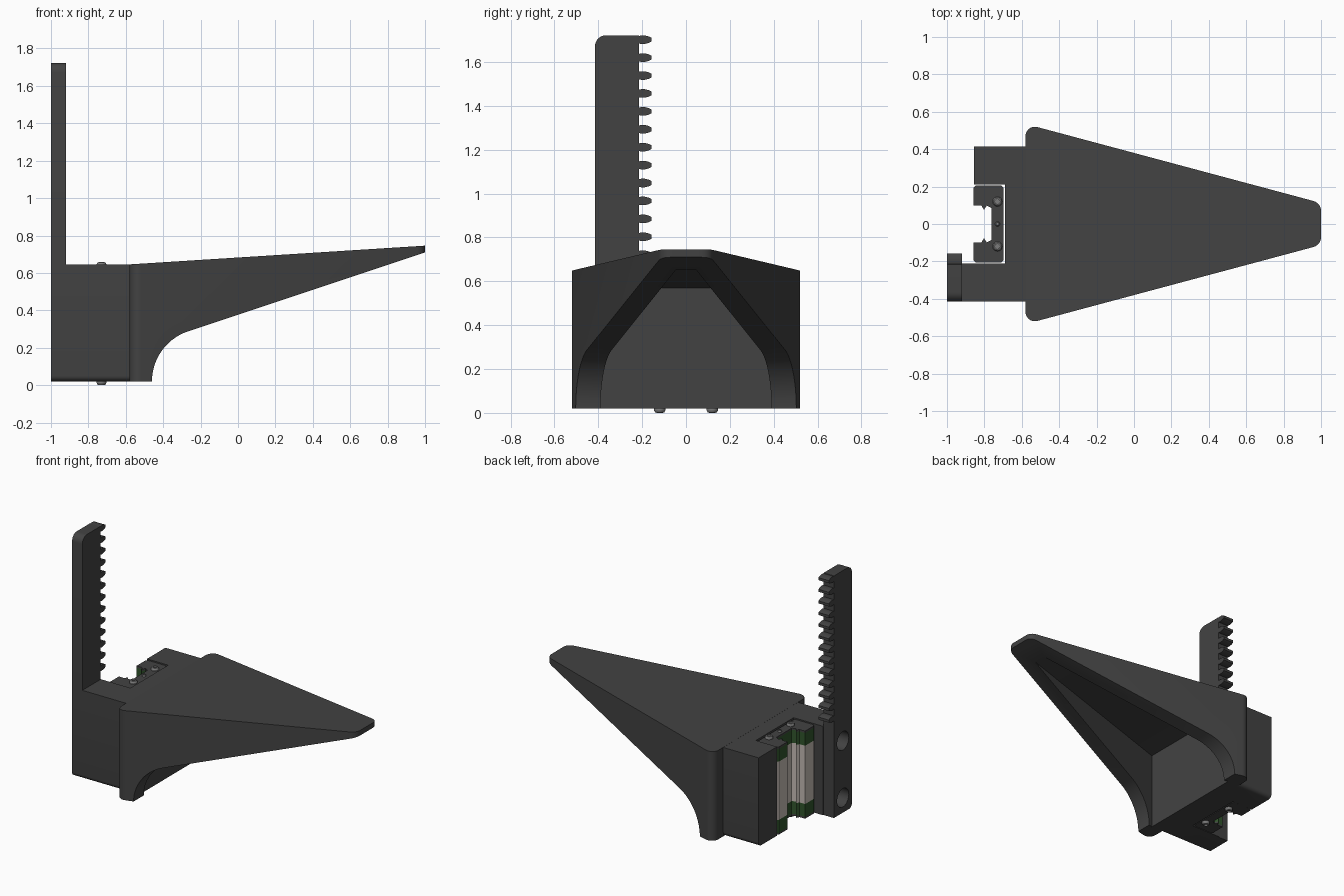
import bpy, bmesh, math

if "Cube" in bpy.data.objects:
    bpy.data.objects.remove(bpy.data.objects["Cube"])


def material(name, rgb):
    m = bpy.data.materials.new(name)
    m.diffuse_color = (*rgb, 1)
    m.use_nodes = True
    m.node_tree.nodes["Principled BSDF"].inputs["Base Color"].default_value = m.diffuse_color
    return m


DARK = material("dark_plastic", (0.055, 0.055, 0.055))
GREEN = material("green_plastic", (0.03, 0.09, 0.025))
STEEL = material("steel", (0.55, 0.49, 0.45))
SCREW = material("screw_metal", (0.2, 0.2, 0.2))
MAP = {'x': lambda a, b, h: (h, a, b),
       'y': lambda a, b, h: (a, h, b),
       'z': lambda a, b, h: (a, b, h)}


def finish(name, bm, mat):
    bmesh.ops.recalc_face_normals(bm, faces=bm.faces[:])
    me = bpy.data.meshes.new(name)
    bm.to_mesh(me)
    bm.free()
    me.materials.append(mat)
    ob = bpy.data.objects.new(name, me)
    bpy.context.collection.objects.link(ob)
    return ob


def prism(name, pts, lo, hi, axis, mat=DARK, edit=None):
    """Extrude a 2D outline between lo and hi along an axis."""
    bm = bmesh.new()
    a = [bm.verts.new(MAP[axis](*p, lo)) for p in pts]
    b = [bm.verts.new(MAP[axis](*p, hi)) for p in pts]
    bm.faces.new(a)
    bm.faces.new(b)
    n = len(pts)
    for i in range(n):
        bm.faces.new((a[i], a[(i + 1) % n], b[(i + 1) % n], b[i]))
    bmesh.ops.recalc_face_normals(bm, faces=bm.faces[:])
    if edit:
        edit(bm)
    return finish(name, bm, mat)


def boolean(ob, tool, op):
    mod = ob.modifiers.new("bool", 'BOOLEAN')
    mod.object, mod.operation, mod.solver = tool, op, 'EXACT'
    bpy.context.view_layer.update()
    dg = bpy.context.evaluated_depsgraph_get()
    me = bpy.data.meshes.new_from_object(ob.evaluated_get(dg))
    ob.modifiers.clear()
    ob.data = me
    bpy.data.objects.remove(tool)


def arc(cx, cy, r, a0, a1, n):
    return [(cx + r * math.cos(math.radians(a0 + (a1 - a0) * i / n)),
             cy + r * math.sin(math.radians(a0 + (a1 - a0) * i / n))) for i in range(n + 1)]


def mirrored(half):
    return half + [(x, -y) for x, y in reversed(half)]


# Tapered shelf: rounded plan outline cut by the side profile
plan = mirrored(arc(0.945, 0.07, 0.055, 0, 75, 5) + arc(-0.53, 0.47, 0.05, 75, 180, 8))
side = [(-0.7, 0.02)] + arc(-0.178, 0.02, 0.282, 180, 108.4, 14) + \
       [(1.0, 0.71), (1.1, 0.743), (1.1, 0.752), (-0.7, 0.638)]
body = prism("tapered_body", plan, -0.2, 1.0, 'z')
boolean(body, prism("side_cut", side, -0.8, 0.8, 'y'), 'INTERSECT')


# Hollow underside with a ceiling parallel to the top
def slope_ceiling(bm):
    for v in bm.verts:
        if v.co.z > 0.3:
            v.co.z = 0.57 + 0.0633 * (v.co.x + 0.49)


boolean(body, prism("cavity", mirrored([(0.92, 0.021), (-0.49, 0.398)]),
                    -0.2, 0.5, 'z', edit=slope_ceiling), 'DIFFERENCE')


# Rear mounting block with carriage recess and rounded lower edges
def round_bottom(bm):
    es = [e for e in bm.edges if all(v.co.z < 0.03 and abs(v.co.y) > 0.41 for v in e.verts)
          and abs(e.verts[0].co.x - e.verts[1].co.x) > 0.1]
    bmesh.ops.bevel(bm, geom=es, offset=0.03, segments=5, profile=0.5, affect='EDGES')


block = [(-0.555, -0.415), (-0.555, 0.415), (-0.855, 0.415), (-0.855, 0.21), (-0.69, 0.21),
         (-0.69, -0.21), (-0.92, -0.21), (-0.92, -0.215), (-1, -0.215), (-1, -0.415)]
boolean(body, prism("block", block, 0.02, 0.645, 'z', edit=round_bottom), 'UNION')
for z in (0.125, 0.525):
    boolean(body, prism("hole", arc(-0.315, z, 0.065, 0, 348.75, 31), -1.1, -0.7, 'x'), 'DIFFERENCE')

# Toothed rack arm
TOP, PITCH = 1.722, 0.0817
rack = [(-0.415, 0.645), (-0.215, 0.645)]
for i in reversed(range(13)):
    z = TOP - 0.02 - PITCH * i
    half = [(-0.215, 0.017), (-0.205, 0.0195), (-0.188, 0.0195), (-0.17, 0.015), (-0.158, 0.009)]
    rack += [(y, z - h) for y, h in half] + [(y, z + h) for y, h in reversed(half)]
rack += [(-0.216, TOP)] + arc(-0.365, TOP - 0.05, 0.05, 90, 180, 8)
prism("rack_arm", rack, -1.0, -0.92, 'x')

# Rail carriage: steel middle, green end pieces, dark end plates
channel = mirrored([(-0.698, 0.195), (-0.71, 0.207), (-0.845, 0.207), (-0.858, 0.195),
                    (-0.858, 0.098), (-0.815, 0.098), (-0.802, 0.075), (-0.788, 0.098),
                    (-0.762, 0.085)])
for name, lo, hi, mat in (("carriage_block", 0.125, 0.535, STEEL),
                          ("carriage_lower_end", 0.035, 0.125, GREEN),
                          ("carriage_upper_end", 0.535, 0.625, GREEN),
                          ("carriage_lower_plate", 0.022, 0.035, DARK),
                          ("carriage_upper_plate", 0.625, 0.638, DARK)):
    prism(name, channel, lo, hi, 'z', mat)


# Socket-head screws on both carriage ends
def screw(name, x, y, z, d, r=0.026):
    bm = bmesh.new()
    n = 24
    rings = []
    for rad, h in ((r, 0), (r, 0.009), (r * 0.8, 0.019), (r * 0.5, 0.021), (r * 0.5, 0.01)):
        rings.append([bm.verts.new((px, py, z + d * h)) for px, py in arc(x, y, rad, 0, 345, n - 1)])
    for a, b in zip(rings, rings[1:]):
        for i in range(n):
            bm.faces.new((a[i], a[(i + 1) % n], b[(i + 1) % n], b[i]))
    bm.faces.new(rings[0])
    bm.faces.new(rings[-1])
    finish(name, bm, SCREW)


for y in (-0.12, 0.12):
    screw("upper_screw", -0.73, y, 0.637, 1)
    screw("lower_screw", -0.73, y, 0.021, -1)
screw("grease_nipple", -0.73, 0, 0.63, 1, 0.013)

# Smooth curved faces, keep hard edges
bpy.ops.object.select_all(action='SELECT')
bpy.context.view_layer.objects.active = body
bpy.ops.object.shade_smooth_by_angle(angle=math.radians(25))
